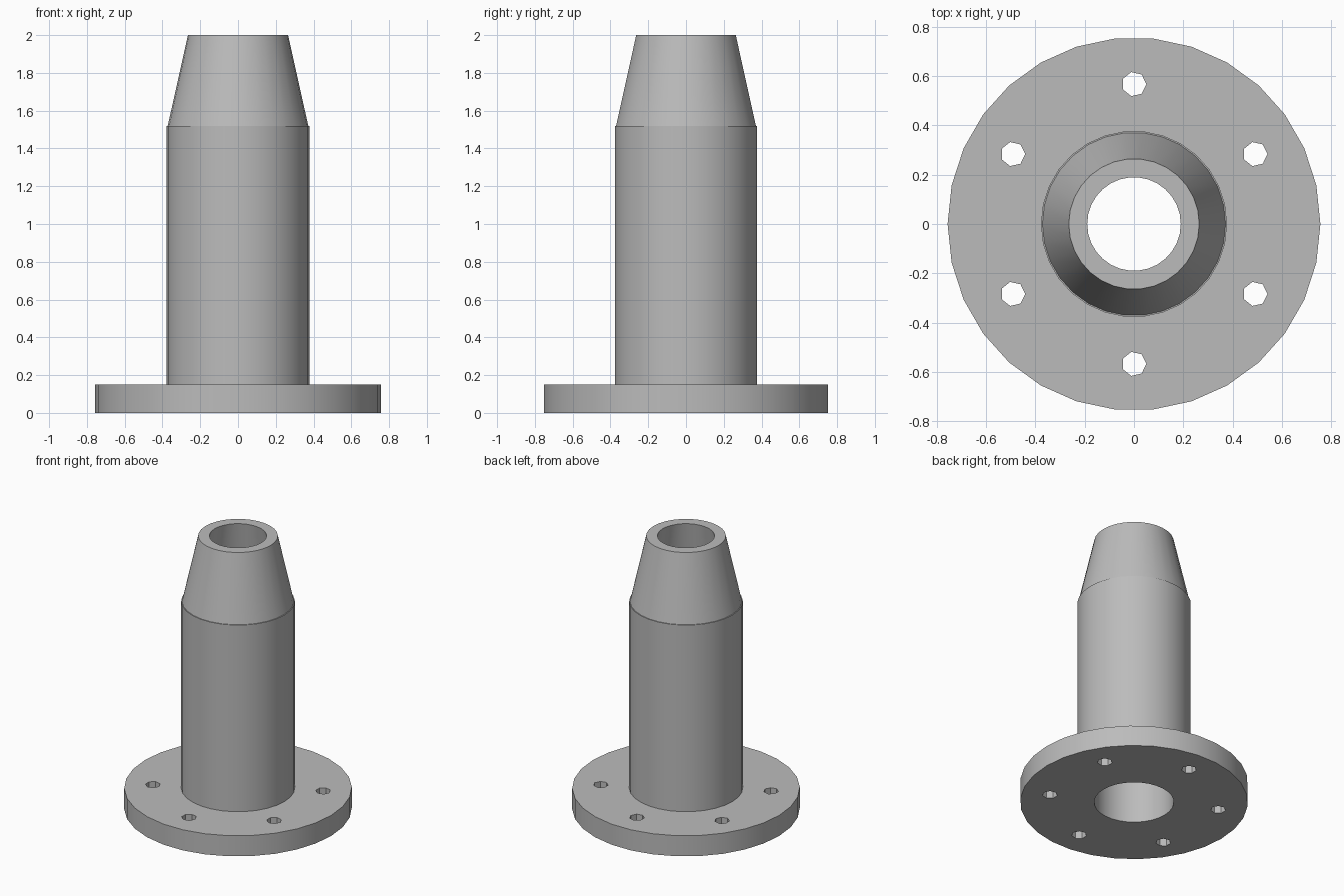
import bpy
import bmesh
from math import cos, sin, radians, pi

cube = bpy.data.objects.get("Cube")
if cube:
    bpy.data.objects.remove(cube)

SIDES = 30
FLANGE_R, FLANGE_TOP = 0.757, 0.151
BODY_R, BODY_TOP = 0.378, 1.52
BORE_R, TIP_BORE_R = 0.265, 0.19
TIP_BASE_R, TIP_R, HEIGHT = 0.372, 0.265, 2.0
BOLT_R, BOLT_CIRCLE = 0.05, 0.568

grey = bpy.data.materials.new("plain grey")
grey.use_nodes = True
colour = (0.5, 0.5, 0.5, 1)
grey.diffuse_color = colour
grey.node_tree.nodes["Principled BSDF"].inputs["Base Color"].default_value = colour


def add_object(name, bm):
    bmesh.ops.recalc_face_normals(bm, faces=bm.faces)
    mesh = bpy.data.meshes.new(name)
    bm.to_mesh(mesh)
    bm.free()
    mesh.materials.append(grey)
    obj = bpy.data.objects.new(name, mesh)
    bpy.context.collection.objects.link(obj)
    return obj


def lathe(name, profile):
    """Revolve a closed (radius, height) profile around the z axis."""
    bm = bmesh.new()
    rings = []
    for i in range(SIDES):
        a = 2 * pi * i / SIDES
        rings.append([bm.verts.new((r * cos(a), r * sin(a), z)) for r, z in profile])
    n = len(profile)
    for i in range(SIDES):
        here, after = rings[i], rings[(i + 1) % SIDES]
        for j in range(n):
            k = (j + 1) % n
            bm.faces.new((here[j], after[j], after[k], here[k]))
    return add_object(name, bm)


def tube(name, outer_low, outer_high, inner_low, inner_high, low, high):
    return lathe(name, [(inner_low, low), (outer_low, low),
                        (outer_high, high), (inner_high, high)])


# Flange, straight body and tapered tip, all hollow
flange = tube("flange", FLANGE_R, FLANGE_R, BORE_R, BORE_R, 0, FLANGE_TOP)
body = tube("body", BODY_R, BODY_R, BORE_R, BORE_R, FLANGE_TOP, BODY_TOP)
tip = tube("tapered_tip", TIP_BASE_R, TIP_R, BORE_R, TIP_BORE_R, BODY_TOP, HEIGHT)

# Six seven-sided bolt holes, every one turned the same way
bm = bmesh.new()
for i in range(6):
    a = radians(30 + 60 * i)
    cx, cy = BOLT_CIRCLE * cos(a), BOLT_CIRCLE * sin(a)
    ends = [[bm.verts.new((cx + BOLT_R * cos(2 * pi * k / 7),
                           cy + BOLT_R * sin(2 * pi * k / 7), z)) for k in range(7)]
            for z in (-0.1, FLANGE_TOP + 0.1)]
    for end in ends:
        bm.faces.new(end)
    for k in range(7):
        m = (k + 1) % 7
        bm.faces.new((ends[0][k], ends[0][m], ends[1][m], ends[1][k]))
cutter = add_object("bolt_hole_cutter", bm)
cutter.hide_render = True

cut = flange.modifiers.new("bolt_holes", "BOOLEAN")
cut.operation = "DIFFERENCE"
cut.solver = "EXACT"
cut.object = cutter

# Apply the cut, then drop the cutter
bpy.ops.object.select_all(action="DESELECT")
bpy.context.view_layer.objects.active = flange
flange.select_set(True)
bpy.ops.object.modifier_apply(modifier=cut.name)
bpy.data.objects.remove(cutter)

# Smooth round walls with sharp rims
for obj in (flange, body, tip):
    obj.select_set(True)
bpy.ops.object.shade_smooth_by_angle(angle=radians(30))
